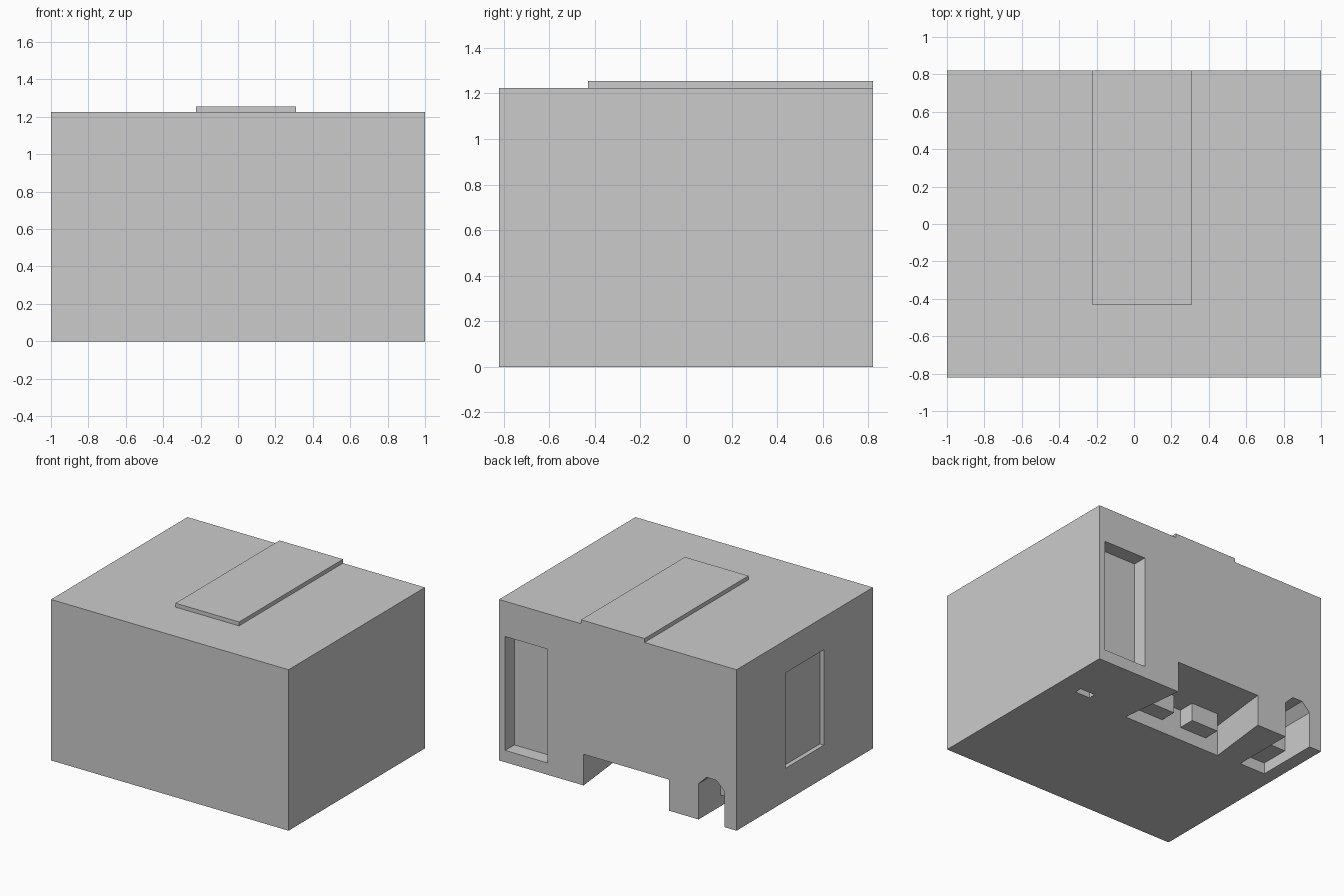
import bpy, bmesh

if "Cube" in bpy.data.objects:
    bpy.data.objects.remove(bpy.data.objects["Cube"])


def add_mesh(name, bm):
    bmesh.ops.recalc_face_normals(bm, faces=bm.faces)
    mesh = bpy.data.meshes.new(name)
    bm.to_mesh(mesh)
    bm.free()
    obj = bpy.data.objects.new(name, mesh)
    bpy.context.collection.objects.link(obj)
    return obj


def prism(name, outline, offset):
    """Extrude a closed outline of 3D points along offset."""
    bm = bmesh.new()
    face = bm.faces.new([bm.verts.new(p) for p in outline])
    ext = bmesh.ops.extrude_face_region(bm, geom=[face])
    verts = [g for g in ext["geom"] if isinstance(g, bmesh.types.BMVert)]
    bmesh.ops.translate(bm, verts=verts, vec=offset)
    return add_mesh(name, bm)


def box(name, x, y, z):
    pts = [(x[0], y[0], z[0]), (x[1], y[0], z[0]), (x[1], y[1], z[0]), (x[0], y[1], z[0])]
    return prism(name, pts, (0, 0, z[1] - z[0]))


def combine(target, other, operation):
    other.hide_render = True
    mod = target.modifiers.new(other.name, 'BOOLEAN')
    mod.operation = operation
    mod.solver = 'EXACT'
    mod.object = other
    bpy.context.view_layer.objects.active = target
    bpy.ops.object.modifier_apply(modifier=mod.name)
    bpy.data.objects.remove(other)


W, D, H = 1.0, 0.82, 1.225
OUT = 0.1  # overshoot of the cutters outside the block

# main block with raised roof panel flush with the back
block = box("block", (-W, W), (-D, D), (0, H))
combine(block, box("roof_panel", (-0.225, 0.31), (-0.43, D), (H - 0.1, 1.255)), 'UNION')

# tall door recess in the back, window recess in the left side, slot underneath
combine(block, box("door_recess", (0.59, 0.948), (D - 0.11, D + OUT), (0.09, 0.956)), 'DIFFERENCE')
combine(block, box("window_recess", (-W - OUT, -W + 0.034), (-0.23, 0.23), (0.25, 0.976)), 'DIFFERENCE')
combine(block, box("floor_slot", (0.705, 0.83), (0.36, 0.415), (-OUT, 0.06)), 'DIFFERENCE')

# wide bay at the back, flaring inwards, keeping two blocks hanging inside
bay_outline = [(-0.487, 0.318), (0.343, 0.318), (0.277, D + OUT), (-0.418, D + OUT)]
bay = prism("bay", [(x, y, -OUT) for x, y in bay_outline], (0, 0, OUT + 0.237))
for x in ((-0.38, -0.152), (0.012, 0.24)):
    combine(bay, box("hanging_block", x, (0.2, 0.445), (0.1, 0.4)), 'DIFFERENCE')
combine(block, bay, 'DIFFERENCE')

# arched opening with a lower channel continuing inwards
arch = [(-0.897, -OUT), (-0.68, -OUT), (-0.68, 0.272), (-0.747, 0.338), (-0.83, 0.338), (-0.897, 0.272)]
combine(block, prism("arch", [(x, D + OUT, z) for x, z in arch], (0, -0.265 - OUT, 0)), 'DIFFERENCE')
combine(block, box("low_channel", (-0.897, -0.68), (0.333, D + OUT), (-OUT, 0.085)), 'DIFFERENCE')
